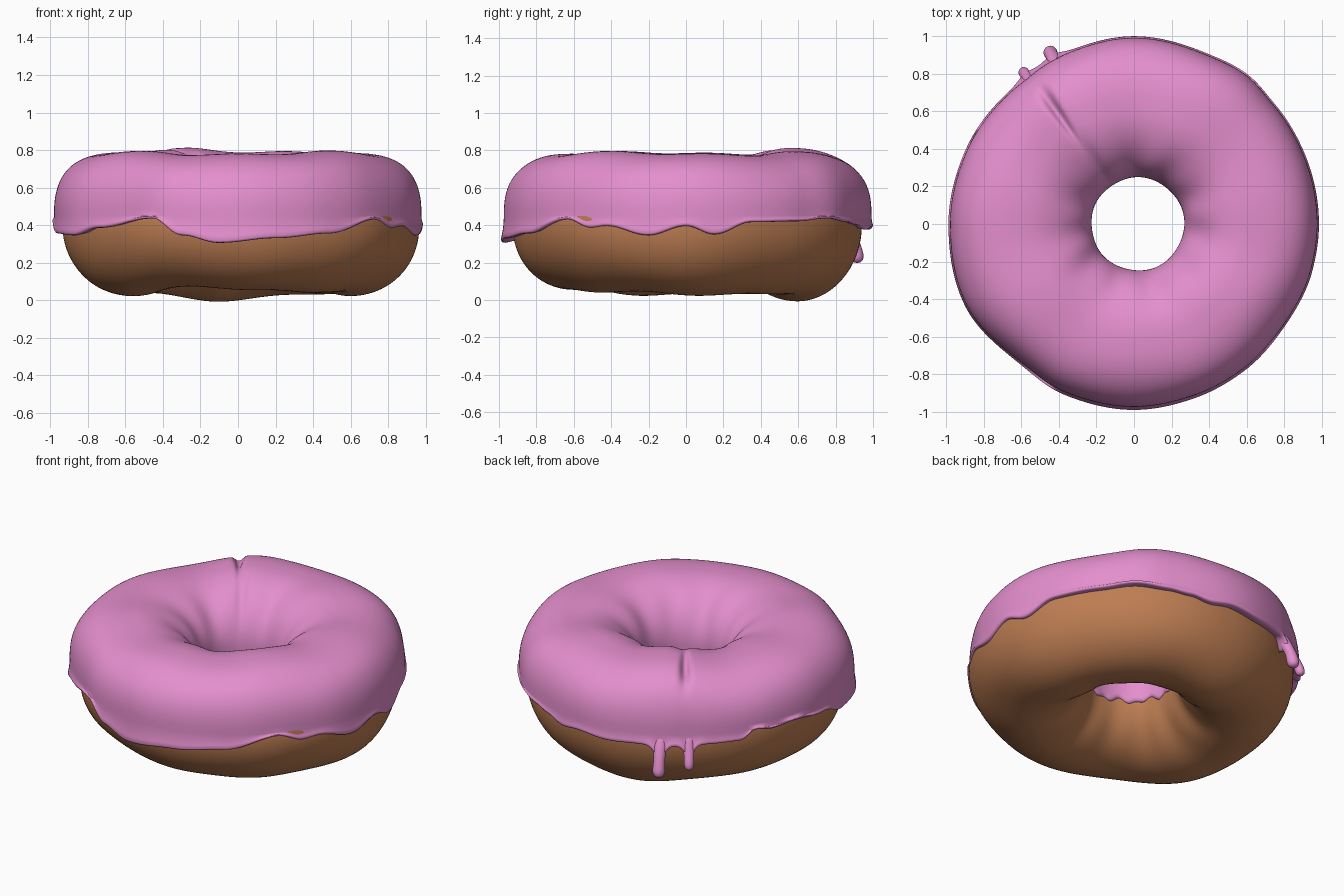
import bpy, bmesh, math
from mathutils import Vector

if "Cube" in bpy.data.objects:
    bpy.data.objects.remove(bpy.data.objects["Cube"])

SEG = 360

def material(name, rgb):
    m = bpy.data.materials.new(name)
    m.diffuse_color = (*rgb, 1)
    m.use_nodes = True
    m.node_tree.nodes["Principled BSDF"].inputs["Base Color"].default_value = m.diffuse_color
    return m

PINK = material("pink_icing", (0.78, 0.275, 0.615))
BROWN = material("baked_dough", (0.51, 0.205, 0.085))

def finish(bm, name, mat):
    bmesh.ops.recalc_face_normals(bm, faces=bm.faces[:])
    for f in bm.faces:
        f.smooth = True
    me = bpy.data.meshes.new(name)
    bm.to_mesh(me)
    bm.free()
    me.materials.append(mat)
    ob = bpy.data.objects.new(name, me)
    bpy.context.collection.objects.link(ob)
    return ob

def ring_mesh(name, section, mat):
    """Sweep a closed (r, z) section, which varies with the angle, around z."""
    bm = bmesh.new()
    rings = []
    for i in range(SEG):
        deg = 360 * i / SEG
        a = math.radians(deg)
        rings.append([bm.verts.new((r * math.cos(a), r * math.sin(a), z)) for r, z in section(deg)])
    n = len(rings[0])
    for i in range(SEG):
        p, q = rings[i], rings[(i + 1) % SEG]
        for j in range(n):
            k = (j + 1) % n
            bm.faces.new((p[j], q[j], q[k], p[k]))
    finish(bm, name, mat)

def gap(a, b):
    return (a - b + 180) % 360 - 180

def bump(a, centre, width):
    return math.exp(-(gap(a, centre) / width) ** 2)

def wave(deg, k, phase):
    return math.sin(math.radians(k * deg + phase))

def table(points, deg):
    """Smooth periodic interpolation of (angle, value) pairs."""
    pts = points + [(points[0][0] + 360, points[0][1])]
    for (a, u), (b, v) in zip(pts, pts[1:]):
        if a <= deg <= b:
            t = (deg - a) / (b - a)
            return u + (v - u) * (1 - math.cos(math.pi * t)) / 2

# Lower edge height of the icing around the outside
EDGE = [(0, .40), (9, .355), (21, .42), (38, .425), (50, .44), (62, .42), (70, .405), (78, .38), (86, .395),
        (98, .38), (108, .385), (121, .385), (133, .39), (144, .395), (150, .45), (156, .435),
        (165, .445), (180, .42), (192, .36), (208, .35), (220, .39), (242, .44), (252, .35),
        (264, .31), (282, .335), (300, .36), (319, .435), (328, .39), (334, .40), (348, .35)]
# Outer radius of the icing and of the dough
RIM = [(0, .985), (24, .983), (40, .985), (53, 1.0), (68, .988), (90, 1.0), (112, .985), (130, .97),
       (157, .98), (180, .988), (205, 1.0), (231, .962), (248, .982), (270, .99), (290, .982),
       (307, .978), (325, .97), (345, .982)]
DOUGH_RIM = [(0, .965), (35, .935), (70, .945), (90, .94), (140, .93), (180, .935), (225, .925),
             (260, .925), (290, .93), (322, .965)]

def hole_radius(deg):
    return 0.247 + 0.02 * math.cos(math.radians(deg)) + 0.002 * wave(deg, 5, 40)

# Dough: lumpy oval ring
def dough_section(deg):
    pts = []
    r0, z0 = 0.605, 0.395
    low = (0.362 + 0.032 * bump(deg, 92, 26) - 0.035 * bump(deg, 252, 28) - 0.02 * bump(deg, 295, 20)
           + 0.008 * wave(deg, 4, 20) + 0.005 * wave(deg, 7, 80))
    outer = table(DOUGH_RIM, deg) - r0
    for j in range(72):
        p = 2 * math.pi * j / 72
        c, s = math.cos(p), math.sin(p)
        a = outer if c > 0 else r0 - hole_radius(deg) - 0.012
        b = low if s < 0 else 0.35
        k = 1 + (0.012 * wave(deg, 11, 0) + 0.01 * wave(deg, 6, 70)) * math.exp(-(gap(j * 5, 222) / 28) ** 2)
        k += 0.012 * wave(deg, 5, 120) * math.exp(-(gap(j * 5, 318) / 28) ** 2)
        pts.append((r0 + a * c * k, z0 + b * s * k))
    return pts

# Icing: shell over the top with a wavy rounded lip
def icing_section(deg):
    r0, z0 = 0.61, 0.45
    edge = table(EDGE, deg) - 0.07 * bump(deg, 116, 2.4) - 0.055 * bump(deg, 126, 2.2)
    inner_edge = 0.352 + 0.008 * wave(deg, 9, 0) + 0.008 * wave(deg, 16, 50)
    top = 0.334 + 0.008 * wave(deg, 3, 200) + 0.006 * wave(deg, 7, 10) + 0.027 * bump(deg, 122, 20)
    rim = table(RIM, deg) + 0.018 * (bump(deg, 116, 4) + bump(deg, 126, 4))
    flare = 0.008 + 0.008 * bump(deg, 270, 45) + 0.02 * (bump(deg, 116, 4) + bump(deg, 126, 4))
    ro = rim - flare
    out = ro - r0
    rh = hole_radius(deg)
    inn = r0 - rh
    # inner lip and wall in the hole
    pts = [(rh + 0.06, inner_edge + 0.02), (rh + 0.018, inner_edge - 0.004), (rh + 0.006, inner_edge + 0.004)]
    pts += [(rh, inner_edge + 0.018 + (z0 - inner_edge - 0.018) * k / 4) for k in range(4)]
    # crown, with one narrow radial crease and soft folds towards the hole
    for j in range(57):
        p = math.pi * (1 - j / 56)
        c, s = math.cos(p), max(math.sin(p), 0)
        n = 2.55 if c > 0 else 2.05
        u = math.copysign(abs(c) ** (2 / n), c)
        v = s ** (2 / n)
        pd = math.degrees(p)
        k = 1 - math.exp(-((pd - 72) / 22) ** 2) * 0.15 * bump(deg, 124.5, 1.7)
        k -= 0.04 * math.exp(-((pd - 122) / 28) ** 2) * bump(deg, 122, 5)
        k += (0.014 * wave(deg, 11, 0) + 0.01 * wave(deg, 6, 30)) * math.exp(-((pd - 138) / 24) ** 2)
        k += 0.012 * wave(deg, 6, 100) * math.exp(-((pd - 48) / 24) ** 2)
        pts.append((r0 + (out if c > 0 else inn) * u * k, z0 + top * v * k))
    # outer curtain and lip
    drop = z0 - edge
    for k in range(1, 6):
        t = k / 5
        pts.append((ro + flare * t * t, z0 - (drop - 0.008) * t))
    pts += [(rim - 0.006, edge - 0.002), (rim - 0.018, edge - 0.004), (0.90, edge + 0.012)]
    # hidden underside, buried in the dough
    pts += [(0.84, 0.55), (0.61, 0.68), (0.40, 0.55)]
    return pts

ring_mesh("dough", dough_section, BROWN)
ring_mesh("icing", icing_section, PINK)

# Drips hanging from the icing edge: (radius from axis, z, thickness) along each one
def drip(name, deg, path):
    a = math.radians(deg)
    bm = bmesh.new()
    rings = []
    for r, z, w in path:
        c = Vector((r * math.cos(a), r * math.sin(a), z))
        rings.append([bm.verts.new(c + Vector((w * math.cos(t), w * math.sin(t), 0)))
                      for t in (2 * math.pi * k / 12 for k in range(12))])
    for p, q in zip(rings, rings[1:]):
        for k in range(12):
            bm.faces.new((p[k], p[(k + 1) % 12], q[(k + 1) % 12], q[k]))
    bm.faces.new(rings[0])
    bm.faces.new(rings[-1])
    ob = finish(bm, name, PINK)
    mod = ob.modifiers.new("smooth", 'SUBSURF')
    mod.levels = mod.render_levels = 2

drip("long_drip", 116, [(0.925, .46, .03), (0.94, .42, .04), (0.965, .37, .042), (0.992, .32, .036),
                        (1.008, .28, .035), (1.016, .24, .040), (1.018, .212, .034), (1.018, .198, .014)])
drip("short_drip", 126, [(0.92, .46, .03), (0.935, .42, .036), (0.955, .37, .036), (0.982, .325, .03),
                         (0.997, .285, .031), (1.0, .255, .028), (1.0, .242, .012)])
